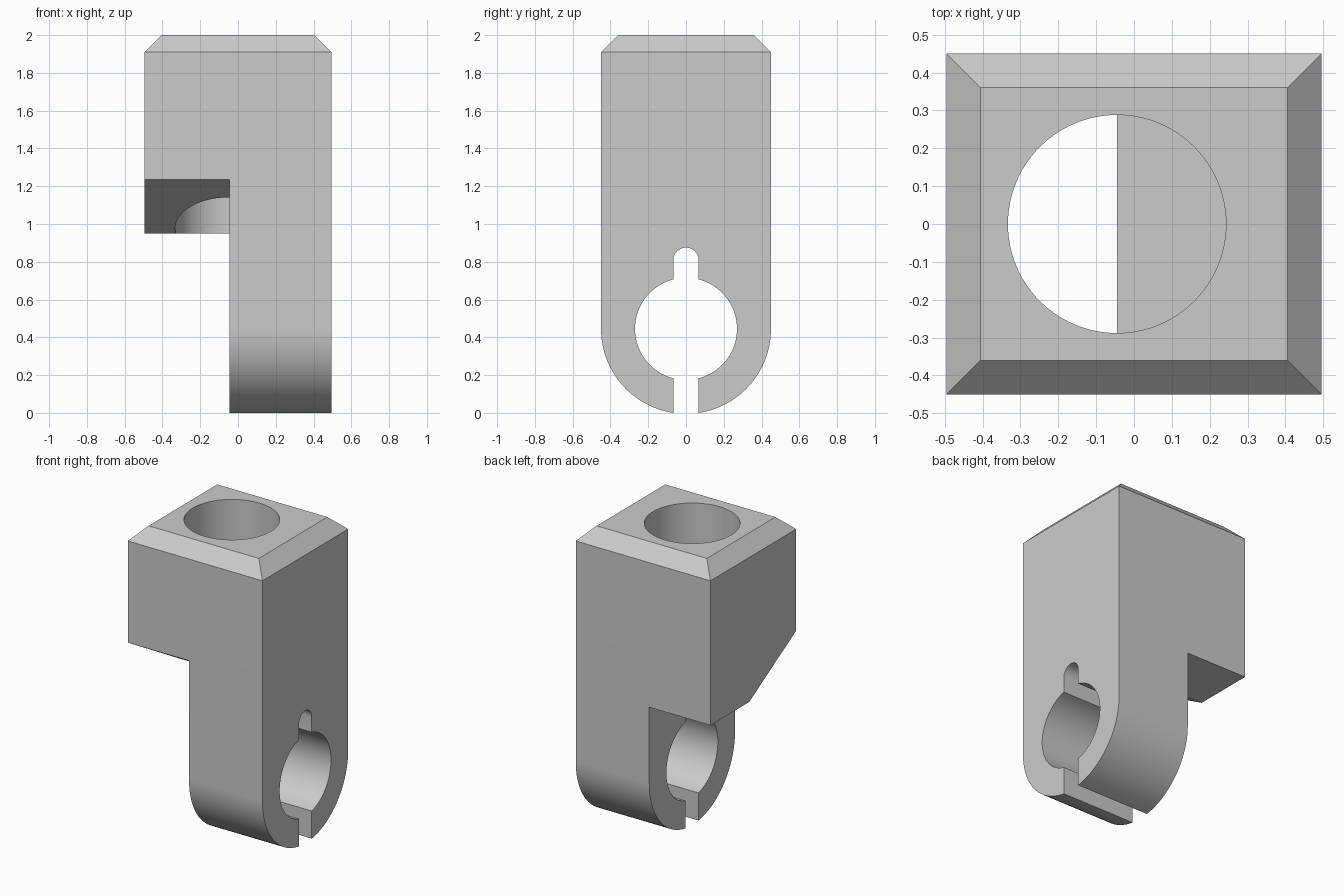
import bpy, bmesh
from math import cos, sin, pi, asin, radians, tan

default = bpy.data.objects.get("Cube")
if default:
    bpy.data.objects.remove(default, do_unlink=True)

HALF_X, HALF_Y, TOP = 0.495, 0.45, 2.0
LEG_X = -0.045              # inner side of the leg, also the bore axis
CLAMP_Z, CLAMP_R = 0.445, 0.27
SLOT = 0.067                # half width of the clamp slot
LEDGE_Z, LEDGE_FRONT = 0.95, 1.235

grey = bpy.data.materials.new("plain grey")
grey.use_nodes = True
grey.diffuse_color = (0.6, 0.6, 0.6, 1)
grey.node_tree.nodes["Principled BSDF"].inputs["Base Color"].default_value = (0.6, 0.6, 0.6, 1)


def arc(cy, cz, r, start, end, n):
    """Points of an arc in the y-z plane."""
    return [(cy + r * cos(start + (end - start) * i / n),
             cz + r * sin(start + (end - start) * i / n)) for i in range(n + 1)]


def prism(name, outline, x0, x1, chamfer=0):
    """Extrude a y-z outline along x, optionally chamfering the top rim."""
    bm = bmesh.new()
    face = bm.faces.new([bm.verts.new((x0, y, z)) for y, z in outline])
    out = bmesh.ops.extrude_face_region(bm, geom=[face])
    verts = [v for v in out["geom"] if isinstance(v, bmesh.types.BMVert)]
    bmesh.ops.translate(bm, verts=verts, vec=(x1 - x0, 0, 0))
    bmesh.ops.recalc_face_normals(bm, faces=bm.faces)
    if chamfer:
        rim = [e for e in bm.edges if all(v.co.z > TOP - 0.001 for v in e.verts)]
        bmesh.ops.bevel(bm, geom=rim, offset=chamfer, segments=1, affect='EDGES')
    mesh = bpy.data.meshes.new(name)
    bm.to_mesh(mesh)
    bm.free()
    obj = bpy.data.objects.new(name, mesh)
    bpy.context.collection.objects.link(obj)
    mesh.materials.append(grey)
    return obj


# Block with rounded bottom and chamfered top
body = prism("clamp_block",
             [(HALF_Y, TOP), (-HALF_Y, TOP)] + arc(0, CLAMP_Z, HALF_Y, pi, 2 * pi, 64),
             -HALF_X, HALF_X, 0.09)

# Vertical bore, blind above the leg
bpy.ops.mesh.primitive_cylinder_add(vertices=96, radius=0.288, depth=2,
                                    location=(LEG_X, 0, LEDGE_Z - 0.005 + 1))
bore = bpy.context.object
bore.name = "bore_cutter"
bore.data.materials.append(grey)

# Space beneath the overhanging head, sloping up to the front
slope_y = -HALF_Y + (LEDGE_FRONT - LEDGE_Z) / tan(radians(30))
front_y = -0.6
front_z = LEDGE_Z + (slope_y - front_y) * tan(radians(30))
ledge = prism("ledge_cutter",
              [(0.6, -0.5), (0.6, LEDGE_Z), (slope_y, LEDGE_Z),
               (front_y, front_z), (front_y, -0.5)], -1, LEG_X)

# Round clamp opening with relief slot above and split below
a = asin(SLOT / CLAMP_R)
keyhole = prism("keyhole_cutter",
                [(SLOT, -0.5)]
                + arc(0, CLAMP_Z, CLAMP_R, -pi / 2 + a, pi / 2 - a, 40)
                + arc(0, 0.808, SLOT, 0, pi, 20)
                + arc(0, CLAMP_Z, CLAMP_R, pi / 2 + a, 3 * pi / 2 - a, 40)
                + [(-SLOT, -0.5)], -1, 1)

# Cut the block
bpy.ops.object.select_all(action='DESELECT')
body.select_set(True)
bpy.context.view_layer.objects.active = body
for cutter in (bore, ledge, keyhole):
    cutter.hide_render = True
    mod = body.modifiers.new("cut", 'BOOLEAN')
    mod.operation = 'DIFFERENCE'
    mod.solver = 'EXACT'
    mod.object = cutter
    bpy.ops.object.modifier_apply(modifier=mod.name)
    bpy.data.objects.remove(cutter, do_unlink=True)

bpy.ops.object.shade_smooth_by_angle(angle=radians(25))
